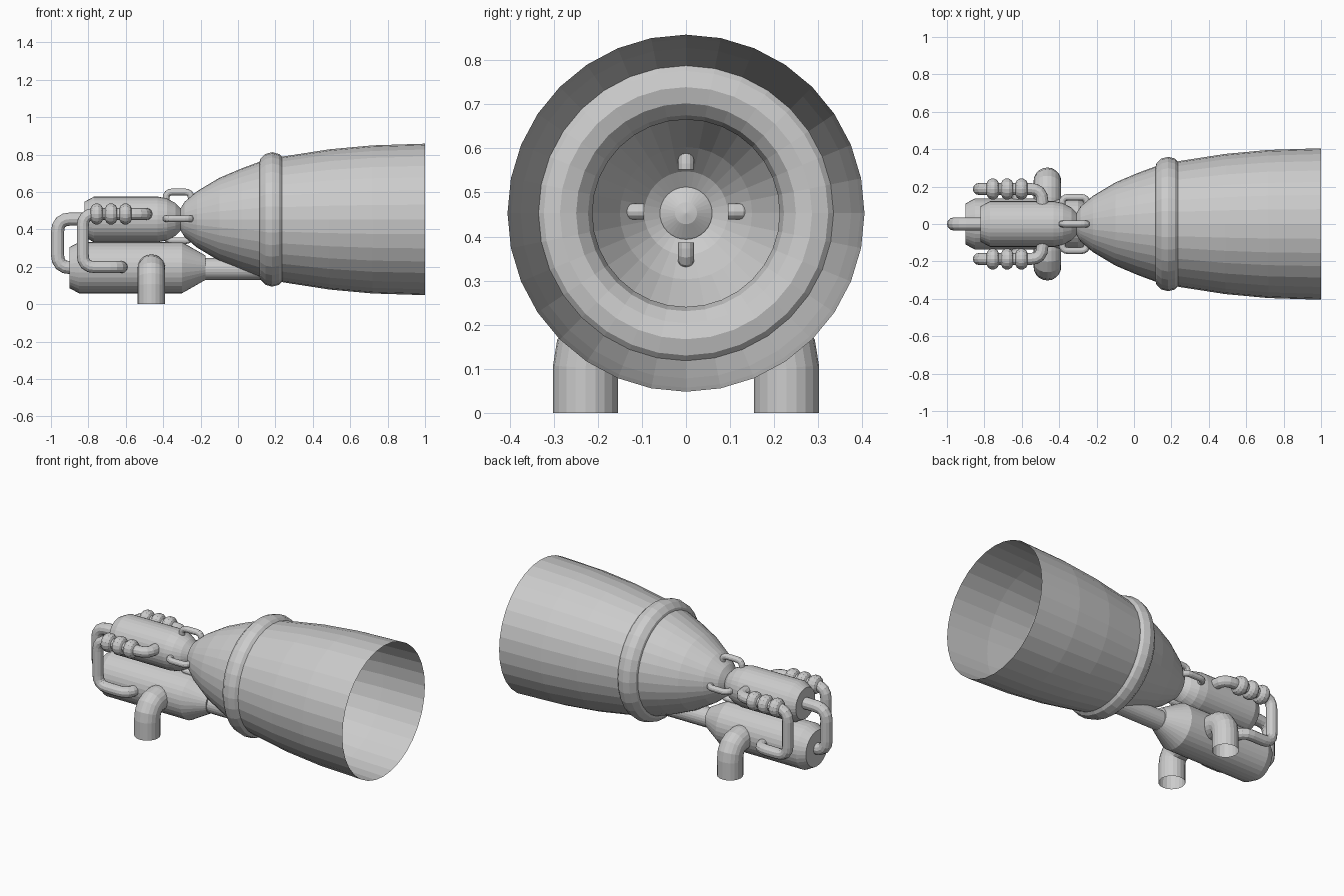
import bpy, bmesh
from math import sin, cos, pi
from mathutils import Vector

if "Cube" in bpy.data.objects:
    bpy.data.objects.remove(bpy.data.objects["Cube"])


def lathe(name, profile, y=0, z=0, seg=32, loop=False):
    """Revolve (x, radius) points around an axis parallel to x, flat shaded."""
    bm = bmesh.new()
    rings = []
    for x, r in profile:
        if r == 0:
            rings.append([bm.verts.new((x, y, z))] * seg)
        else:
            rings.append([bm.verts.new((x, y + r * sin(2 * pi * i / seg),
                                        z + r * cos(2 * pi * i / seg))) for i in range(seg)])
    pairs = list(zip(rings, rings[1:]))
    if loop:
        pairs.append((rings[-1], rings[0]))
    for a, b in pairs:
        for i in range(seg):
            j = (i + 1) % seg
            quad = list(dict.fromkeys([a[i], a[j], b[j], b[i]]))
            bm.faces.new(quad)
    bmesh.ops.recalc_face_normals(bm, faces=bm.faces)
    me = bpy.data.meshes.new(name)
    bm.to_mesh(me)
    bm.free()
    ob = bpy.data.objects.new(name, me)
    bpy.context.collection.objects.link(ob)
    return ob


def pipe(name, corners, radius, bend, res=4, caps=False):
    """Round tube along a path whose corners are rounded off."""
    pts = [Vector(c) for c in corners]
    path = [pts[0]]
    for a, p, b in zip(pts, pts[1:], pts[2:]):
        s = p + (a - p).normalized() * bend
        e = p + (b - p).normalized() * bend
        for k in range(5):
            t = k / 4
            path.append(s * (1 - t) ** 2 + p * 2 * t * (1 - t) + e * t * t)
    path.append(pts[-1])
    cu = bpy.data.curves.new(name, 'CURVE')
    cu.dimensions = '3D'
    cu.bevel_depth = radius
    cu.bevel_resolution = res
    cu.use_fill_caps = caps
    sp = cu.splines.new('POLY')
    sp.points.add(len(path) - 1)
    for q, v in zip(sp.points, path):
        q.co = (*v, 1)
    sp.use_smooth = False
    ob = bpy.data.objects.new(name, cu)
    bpy.context.collection.objects.link(ob)
    bpy.ops.object.select_all(action='DESELECT')
    ob.select_set(True)
    bpy.context.view_layer.objects.active = ob
    bpy.ops.object.convert(target='MESH')
    return ob


AXIS = 0.453   # height of the nozzle axis
PUMP = 0.195   # height of the pump axis

# Thin open nozzle bell
lathe("nozzle_bell", [(-0.315, 0.045), (-0.285, 0.095), (-0.22, 0.15), (-0.10, 0.222),
                      (0.02, 0.273), (0.12, 0.31), (0.245, 0.337), (0.49, 0.375),
                      (0.72, 0.396), (1.0, 0.405)], z=AXIS)

# Ring around the bell, also seen on its inside
lathe("bell_ring", [(0.183 + 0.0735 * sin(k * pi / 6), 0.286 + 0.0735 * cos(k * pi / 6))
                    for k in range(12)], z=AXIS, loop=True)

# Combustion chamber with domed end poking into the bell
lathe("chamber", [(-0.82, 0), (-0.82, 0.095), (-0.77, 0.122), (-0.43, 0.122), (-0.38, 0.112),
                  (-0.335, 0.088), (-0.305, 0.058), (-0.285, 0.025), (-0.28, 0)], z=AXIS)

# Pump body with tapered front and its outlet tube to the ring
lathe("pump", [(-0.90, 0), (-0.90, 0.11), (-0.85, 0.137), (-0.30, 0.137),
               (-0.175, 0.066), (-0.175, 0)], z=PUMP)
lathe("pump_outlet", [(-0.20, 0.058), (0.17, 0.058)], z=0.188, seg=24)

# Pipe joining the back ends of chamber and pump
pipe("rear_pipe", [(-0.80, 0, 0.455), (-0.965, 0, 0.455), (-0.965, 0, PUMP), (-0.88, 0, PUMP)],
     0.035, 0.07)

for side, s in (("left", -1), ("right", 1)):
    # Vertical inlet elbow that the model stands on
    pipe(side + "_inlet", [(-0.463, s * 0.05, 0.192), (-0.463, s * 0.228, 0.192),
                           (-0.463, s * 0.228, 0)], 0.074, 0.09, res=8)
    # Side feed pipe from pump to chamber
    y = s * 0.187
    pipe(side + "_feed_pipe", [(-0.62, s * 0.08, 0.198), (-0.62, y, 0.198), (-0.83, y, 0.198),
                               (-0.83, y, 0.482), (-0.49, y, 0.482), (-0.49, s * 0.08, 0.482)],
         0.032, 0.065)
    # Bellows beads on the feed pipe
    for n in range(4):
        x = -0.755 + n * 0.0575 * 4 / 3 if n < 3 else None
        if x is None:
            continue
        lathe(f"{side}_bellows_{n + 1}", [(x - 0.033, 0.03), (x - 0.025, 0.046), (x - 0.01, 0.055),
                                          (x + 0.01, 0.055), (x + 0.025, 0.046), (x + 0.033, 0.03)],
              y=y, z=0.482, seg=16)

# Four small staple pipes across the throat
for n in range(4):
    a = n * pi / 2
    off = -0.025 if n == 2 else 0
    pts = [(x, (r + off) * sin(a), AXIS + 0.004 + (r + off) * cos(a))
           for x, r in ((-0.385, 0.085), (-0.385, 0.143), (-0.25, 0.143), (-0.25, 0.095))]
    pipe(f"throat_pipe_{n + 1}", pts, 0.018, 0.035, caps=True)
